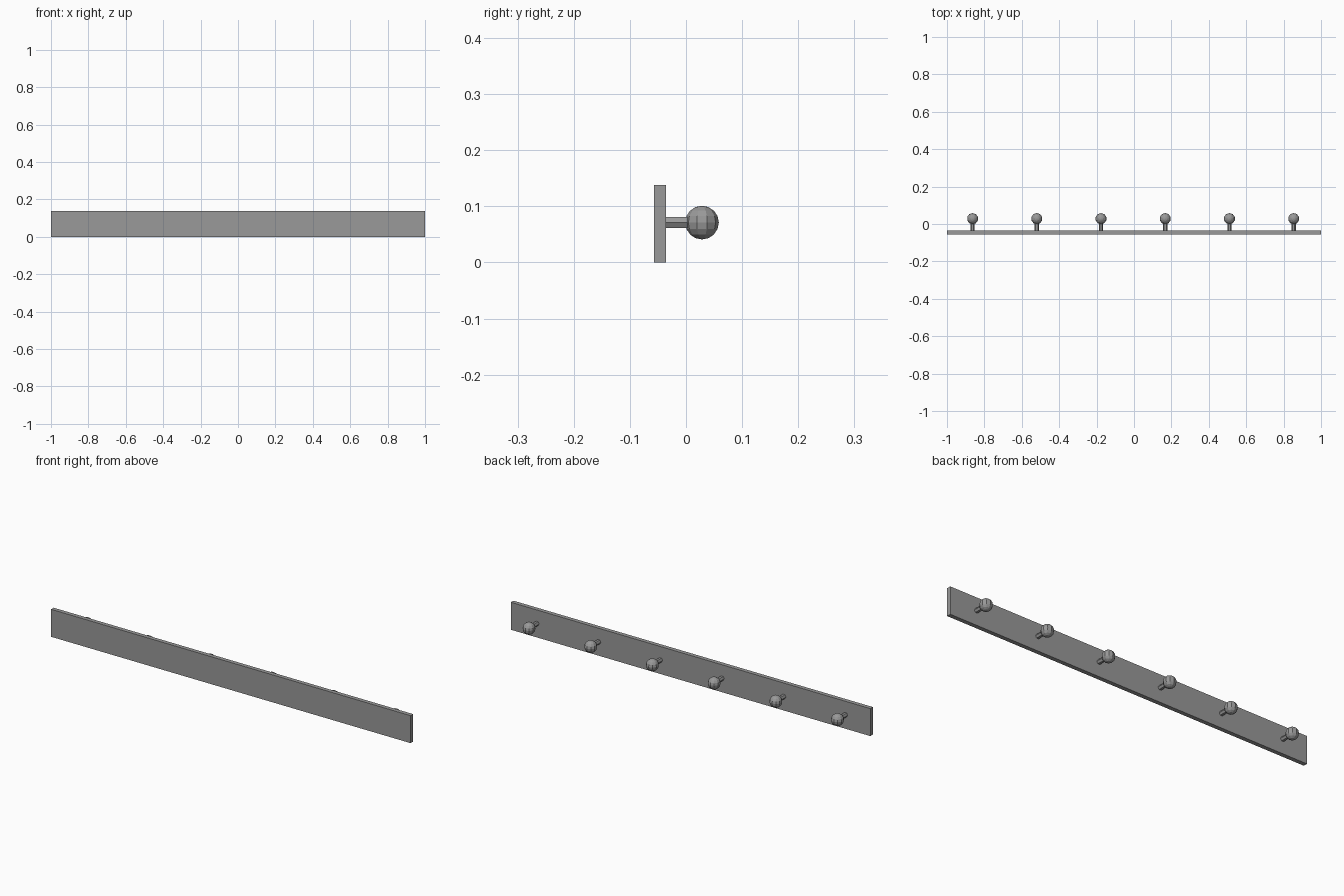
import bpy
import math

cube = bpy.data.objects.get("Cube")
if cube:
    bpy.data.objects.remove(cube, do_unlink=True)

grey = bpy.data.materials.new("mid_grey")
grey.use_nodes = True
colour = (0.32, 0.32, 0.32, 1)
grey.diffuse_color = colour
grey.node_tree.nodes["Principled BSDF"].inputs["Base Color"].default_value = colour


def finish(name):
    obj = bpy.context.object
    obj.name = name
    obj.data.materials.append(grey)
    return obj


BOARD_BACK, BOARD_FRONT, BOARD_HEIGHT = -0.057, -0.036, 0.138
KNOB_Y, KNOB_Z, KNOB_RADIUS = 0.0285, 0.071, 0.03

# Long flat mounting board
bpy.ops.mesh.primitive_cube_add(
    size=1, location=(0, (BOARD_BACK + BOARD_FRONT) / 2, BOARD_HEIGHT / 2))
board = finish("board")
board.scale = (2, BOARD_FRONT - BOARD_BACK, BOARD_HEIGHT)

# Six evenly spaced pegs, each a hexagonal stem with a faceted ball
for i in range(6):
    x = -0.863 + i * 0.3433
    bpy.ops.mesh.primitive_cylinder_add(
        vertices=6, radius=0.0115, depth=KNOB_Y - BOARD_FRONT,
        location=(x, (KNOB_Y + BOARD_FRONT) / 2, KNOB_Z),
        rotation=(math.pi / 2, math.radians(30), 0))
    stem = finish(f"peg_stem_{i + 1}")
    # Turn the hexagon so that its corners point sideways
    stem.rotation_euler = (math.pi / 2, math.pi / 6, 0)

    bpy.ops.mesh.primitive_uv_sphere_add(
        segments=10, ring_count=8, radius=KNOB_RADIUS,
        location=(x, KNOB_Y, KNOB_Z))
    finish(f"peg_ball_{i + 1}")
